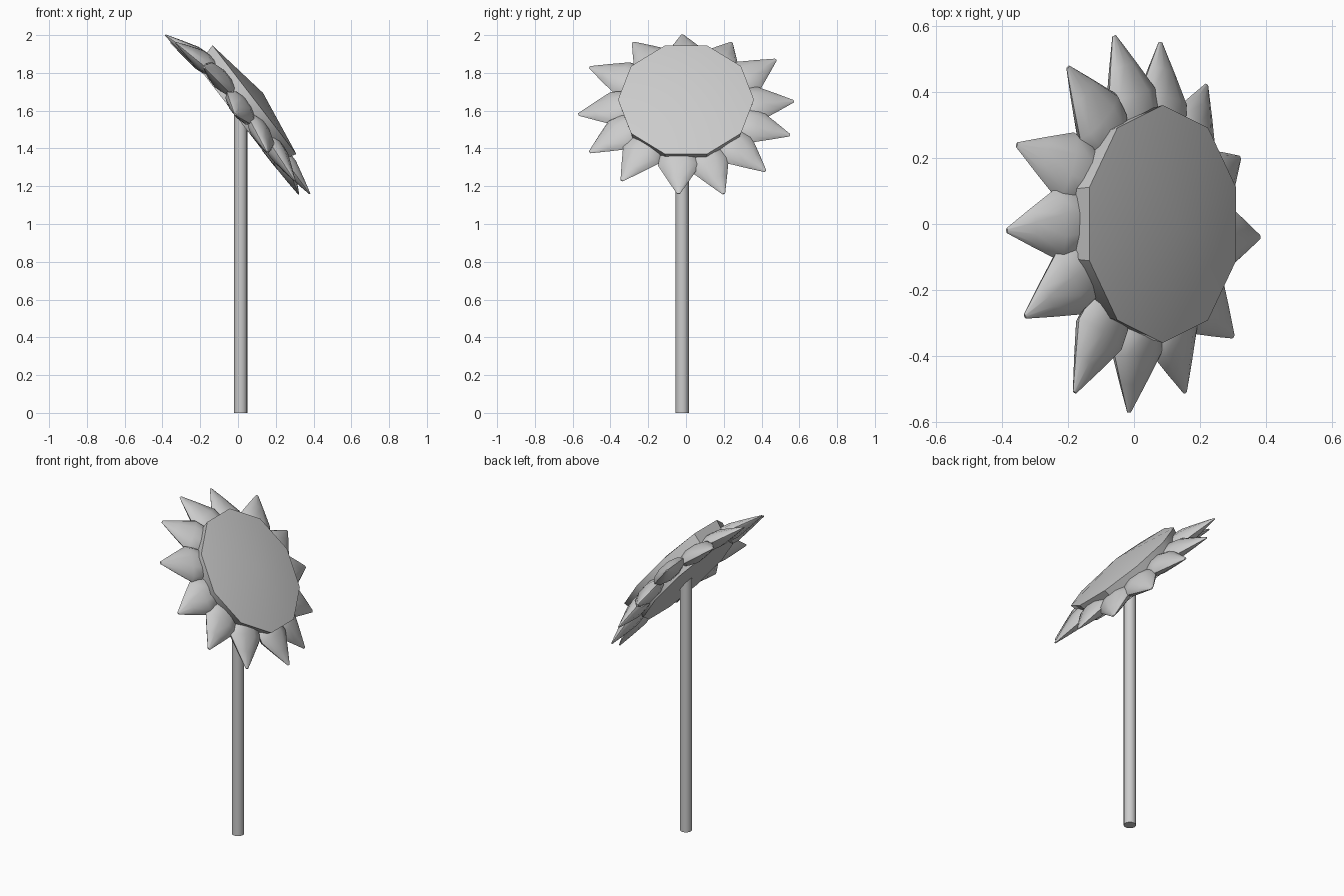
import bpy, bmesh, math
from mathutils import Vector, Matrix

if "Cube" in bpy.data.objects:
    bpy.data.objects.remove(bpy.data.objects["Cube"])

# Tilted frame of the flower head: local x = world y, local y = up the face, local z = face normal
N = Vector((0.79, 0, 0.61)).normalized()
Y = Vector((0, 1, 0))
U = N.cross(Y)
C = Vector((0.087, 0, 1.658))
HEAD = Matrix((Y, U, N)).transposed().to_4x4()
HEAD.translation = C


def loft(name, rings, mat, angle=35):
    """Skin a list of rings; a one-point ring closes to an apex."""
    bm = bmesh.new()
    rows = [[bm.verts.new(p) for p in r] for r in rings]
    for a, b in zip(rows, rows[1:]):
        n = max(len(a), len(b))
        for i in range(n):
            j = (i + 1) % n
            if len(b) == 1:
                bm.faces.new((a[i], a[j], b[0]))
            else:
                bm.faces.new((a[i], a[j], b[j], b[i]))
    bm.faces.new(rows[0][::-1])
    if len(rows[-1]) > 1:
        bm.faces.new(rows[-1])
    bmesh.ops.transform(bm, matrix=mat, verts=bm.verts)
    bmesh.ops.recalc_face_normals(bm, faces=bm.faces)
    me = bpy.data.meshes.new(name)
    bm.to_mesh(me)
    bm.free()
    ob = bpy.data.objects.new(name, me)
    bpy.context.collection.objects.link(ob)
    bpy.ops.object.select_all(action='DESELECT')
    ob.select_set(True)
    bpy.context.view_layer.objects.active = ob
    bpy.ops.object.shade_smooth_by_angle(angle=math.radians(angle))
    return ob


def ellipse(n, rx, ry, z):
    return [Vector((rx * math.cos(2 * math.pi * i / n), ry * math.sin(2 * math.pi * i / n), z))
            for i in range(n)]


# Ten-sided seed disc with a shallow domed face
loft("seed_disc", [ellipse(10, 0.33, 0.345, -0.13), ellipse(10, 0.36, 0.382, 0),
                   [Vector((0, 0, 0.058))]], HEAD)

# Stem
loft("stem", [ellipse(16, 0.035, 0.035, 0), ellipse(16, 0.035, 0.035, 1.6)],
     Matrix.Translation((0.014, -0.02, 0)))

# Petals, each a flattened cone ending at its own tip
TIPS = [(-.385, -.02, 2.0), (-.355, .24, 1.96), (-.2, .475, 1.87), (-.06, .57, 1.65),
        (.08, .55, 1.47), (.22, .42, 1.28), (.32, .2, 1.16), (.38, -.04, 1.16),
        (.3, -.34, 1.23), (.155, -.51, 1.38), (-.015, -.57, 1.58), (-.18, -.51, 1.83),
        (-.33, -.28, 1.96)]
# distance along petal, half width, half depth
SECTIONS = [(0, .06, .03), (.2, .1, .046), (.4, .11, .046), (.7, .06, .026), (1, .008, .004)]
inv = HEAD.inverted()
for k, t in enumerate(TIPS):
    tip = inv @ Vector(t)
    a = math.atan2(tip.y, tip.x) - math.radians(4)
    base = Vector((0.27 * math.cos(a), 0.27 * math.sin(a), -0.065))
    axis = tip - base
    d = axis.normalized()
    side = Vector((0, 0, 1)).cross(d).normalized()
    up = d.cross(side)
    m = Matrix((side, up, d)).transposed().to_4x4()
    m.translation = base
    rings = [ellipse(10, w, h, s * axis.length) for s, w, h in SECTIONS]
    loft(f"petal_{k + 1}", rings, HEAD @ m, 50)
